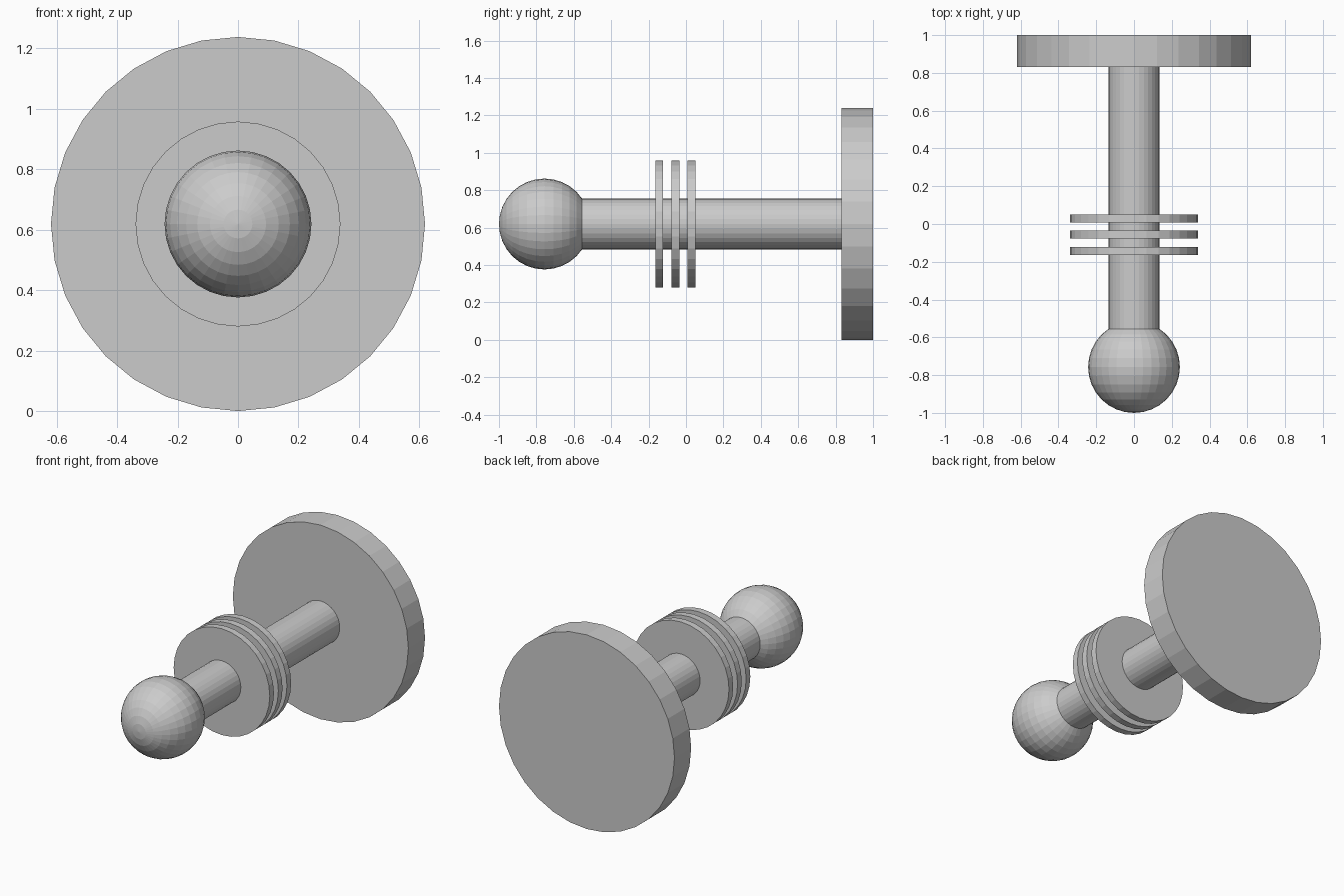
import bpy
from math import radians

if "Cube" in bpy.data.objects:
    bpy.data.objects.remove(bpy.data.objects["Cube"])

R = 0.619          # base disc radius, also the axis height
SIDES = 32


def cylinder(name, radius, y0, y1):
    """Flat-shaded cylinder lying along the y axis."""
    bpy.ops.mesh.primitive_cylinder_add(
        vertices=SIDES, radius=radius, depth=y1 - y0,
        location=(0, (y0 + y1) / 2, R), rotation=(radians(90), 0, 0))
    bpy.context.object.name = name


# round mounting plate at the back
cylinder("base_plate", R, 0.832, 1.0)

# shaft running from the plate into the ball
cylinder("shaft", 0.135, -0.70, 0.84)

# three thin collar discs
for i in range(3):
    y = -0.143 + 0.0865 * i
    cylinder(f"collar_disc_{i + 1}", 0.339, y - 0.021, y + 0.021)

# ball at the front, poles along y
bpy.ops.mesh.primitive_uv_sphere_add(
    segments=SIDES, ring_count=16, radius=0.243,
    location=(0, -0.757, R), rotation=(radians(90), 0, 0))
bpy.context.object.name = "ball_end"
